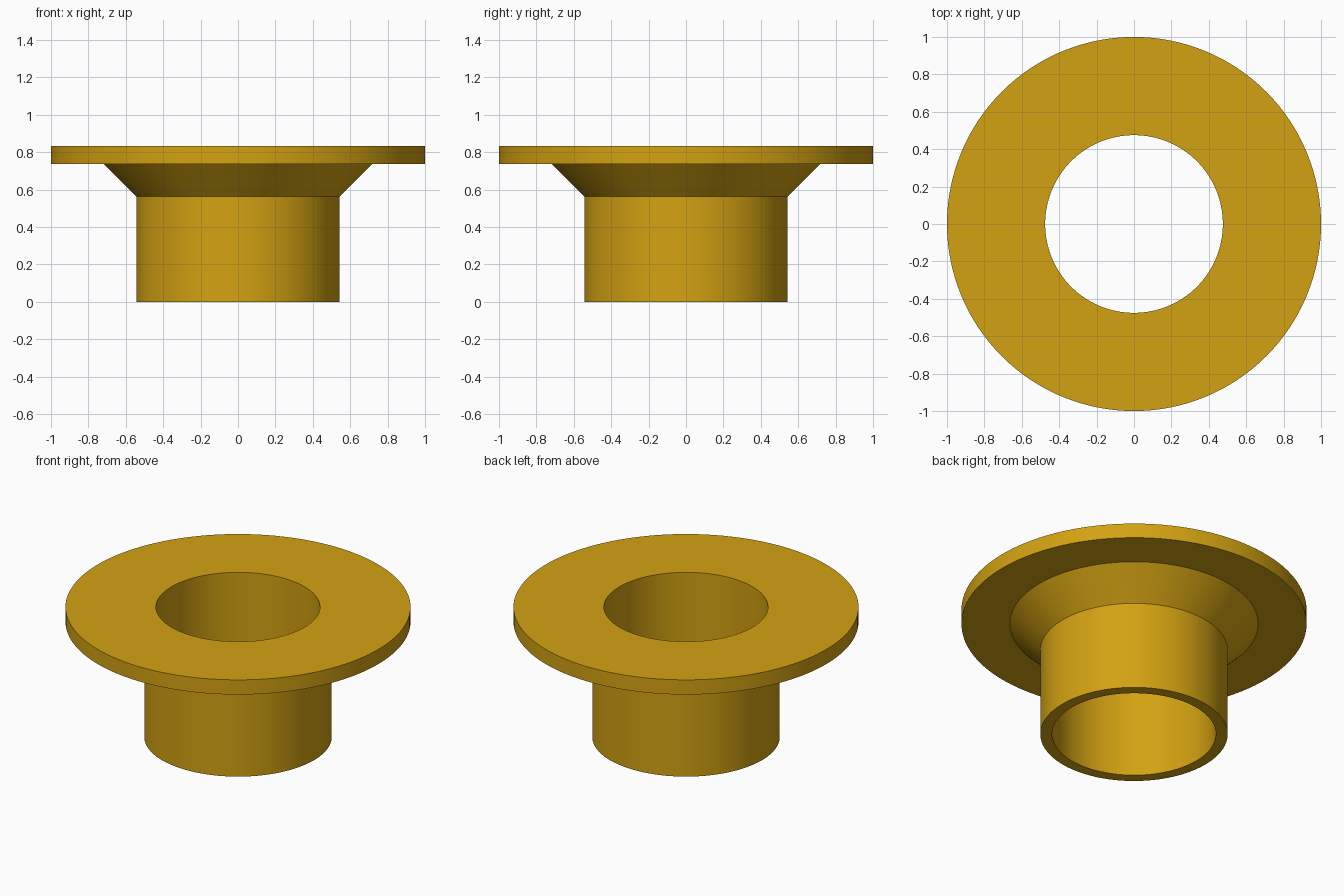
import bpy, bmesh, math

if "Cube" in bpy.data.objects:
    bpy.data.objects.remove(bpy.data.objects["Cube"])

SEGMENTS = 128

# Gold material
gold = bpy.data.materials.new("gold")
gold.diffuse_color = (0.65, 0.36, 0.006, 1)
gold.use_nodes = True
gold.node_tree.nodes["Principled BSDF"].inputs["Base Color"].default_value = gold.diffuse_color

# Closed wall section (radius, height): bore, sleeve, flared neck, flange
profile = [(0.475, 0), (0.543, 0), (0.543, 0.562), (0.72, 0.738),
           (1.0, 0.738), (1.0, 0.832), (0.475, 0.832)]

# Revolve the section around z
bm = bmesh.new()
rings = []
for i in range(SEGMENTS):
    a = 2 * math.pi * i / SEGMENTS
    rings.append([bm.verts.new((r * math.cos(a), r * math.sin(a), z)) for r, z in profile])
for i in range(SEGMENTS):
    here, there = rings[i], rings[(i + 1) % SEGMENTS]
    for j in range(len(profile)):
        k = (j + 1) % len(profile)
        bm.faces.new((here[j], there[j], there[k], here[k]))
bmesh.ops.recalc_face_normals(bm, faces=bm.faces)

mesh = bpy.data.meshes.new("flanged_bushing")
bm.to_mesh(mesh)
bm.free()
mesh.materials.append(gold)
bushing = bpy.data.objects.new("flanged_bushing", mesh)
bpy.context.collection.objects.link(bushing)

# Smooth walls with crisp rims
bpy.context.view_layer.objects.active = bushing
bushing.select_set(True)
bpy.ops.object.shade_smooth_by_angle(angle=math.radians(30))
